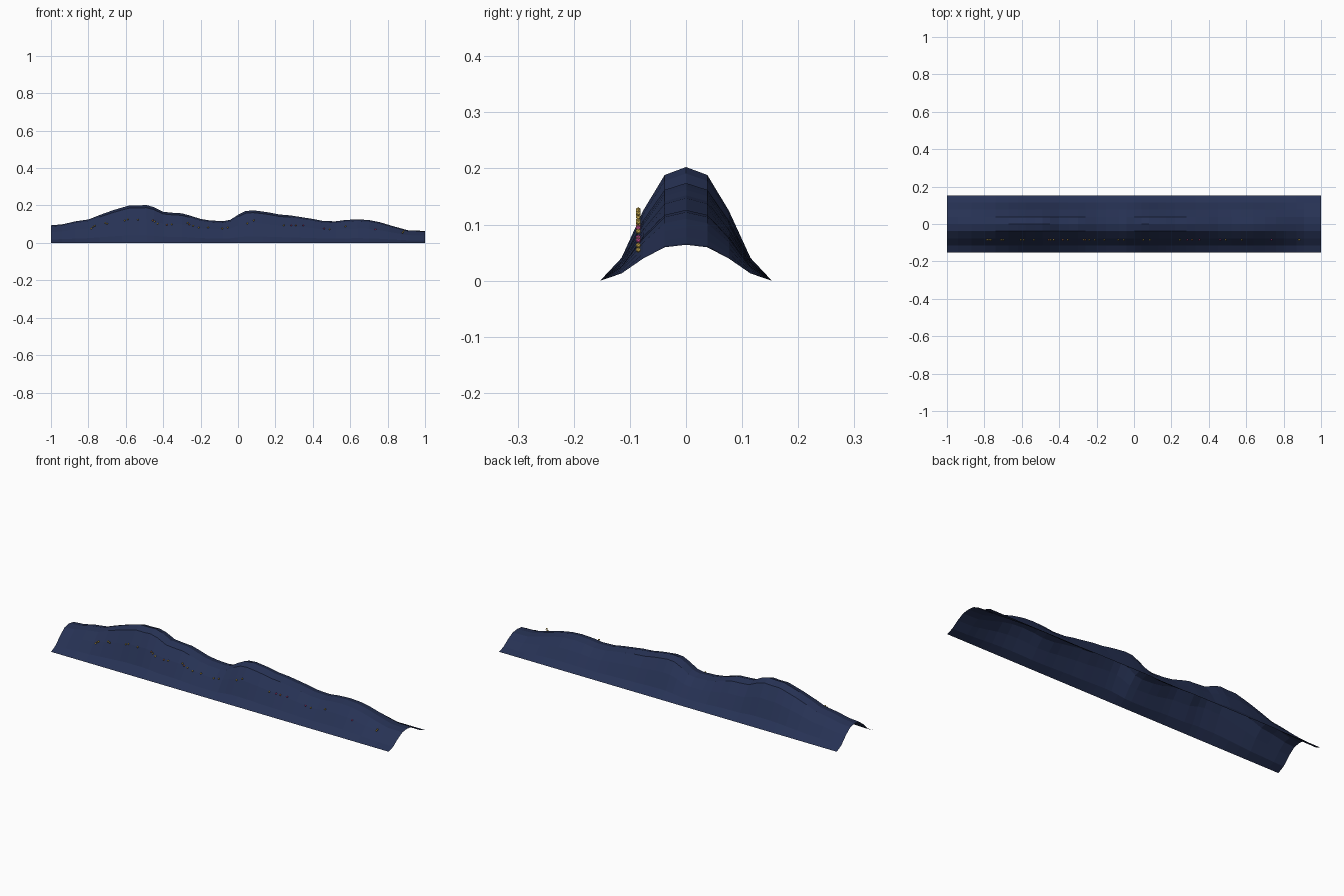
import bpy, bmesh
from mathutils import Matrix


def material(name, rgb):
    m = bpy.data.materials.new(name)
    m.diffuse_color = (*rgb, 1)
    return m


def finish(name, bm, mat):
    me = bpy.data.meshes.new(name)
    bm.to_mesh(me)
    bm.free()
    me.materials.append(mat)
    ob = bpy.data.objects.new(name, me)
    bpy.context.collection.objects.link(ob)
    return ob


navy = material("night navy", (0.02, 0.032, 0.09))
yellow = material("lamp yellow", (0.85, 0.60, 0.12))
orange = material("lamp orange", (0.85, 0.30, 0.10))
pink = material("lamp pink", (0.80, 0.10, 0.40))

# Crest line of the ridge: (x, height)
CREST = [(-1, .094), (-.94, .099), (-.87, .115), (-.80, .125), (-.74, .149),
         (-.67, .174), (-.62, .189), (-.58, .2), (-.53, .2), (-.49, .2025),
         (-.45, .191), (-.40, .166), (-.35, .161), (-.30, .158), (-.26, .147),
         (-.20, .128), (-.15, .12), (-.08, .116), (-.04, .124), (0, .15),
         (.04, .17), (.08, .174), (.13, .168), (.17, .162), (.22, .152),
         (.28, .147), (.33, .139), (.40, .128), (.45, .118), (.52, .115),
         (.57, .122), (.64, .126), (.70, .122), (.76, .11), (.81, .095),
         (.87, .078), (.91, .067), (1, .064)]
# Cross-section of one slope: (distance from crest, share of crest height)
SLOPE = [(.153, 0), (.115, .2), (.0765, .615), (.038, .93), (0, 1)]
SECTION = [(-y, f) for y, f in SLOPE] + [(y, f) for y, f in SLOPE[-2::-1]]

# Open hill shell, lofted along x
bm = bmesh.new()
rows = [[bm.verts.new((x, y, h * f)) for y, f in SECTION] for x, h in CREST]
for a, b in zip(rows, rows[1:]):
    for i in range(len(SECTION) - 1):
        bm.faces.new((a[i], b[i], b[i + 1], a[i + 1]))
finish("hill_ridge", bm, navy)

# Small lamps on the front slope: (x, z) by colour
LAMPS = {
    "yellow_lamps": (yellow, [
        (-.785, .077), (-.775, .086), (-.765, .092), (-.71, .107), (-.70, .103),
        (-.605, .12), (-.59, .126), (-.535, .124), (-.445, .114), (-.43, .103),
        (-.355, .099), (-.27, .107), (-.24, .092), (-.21, .083), (-.16, .083),
        (-.085, .077), (-.055, .083), (.05, .104), (.085, .12), (.245, .094),
        (.49, .073), (.575, .088), (.88, .055), (.885, .063)]),
    "orange_lamps": (orange, [(-.455, .12), (-.38, .097), (-.26, .099), (.31, .094)]),
    "pink_lamps": (pink, [(.285, .094), (.35, .094), (.46, .077), (.735, .072)]),
}
for name, (mat, spots) in LAMPS.items():
    bm = bmesh.new()
    for x, z in spots:
        bmesh.ops.create_icosphere(bm, subdivisions=1, radius=.005,
                                   matrix=Matrix.Translation((x, -.085, z)))
    finish(name, bm, mat)
